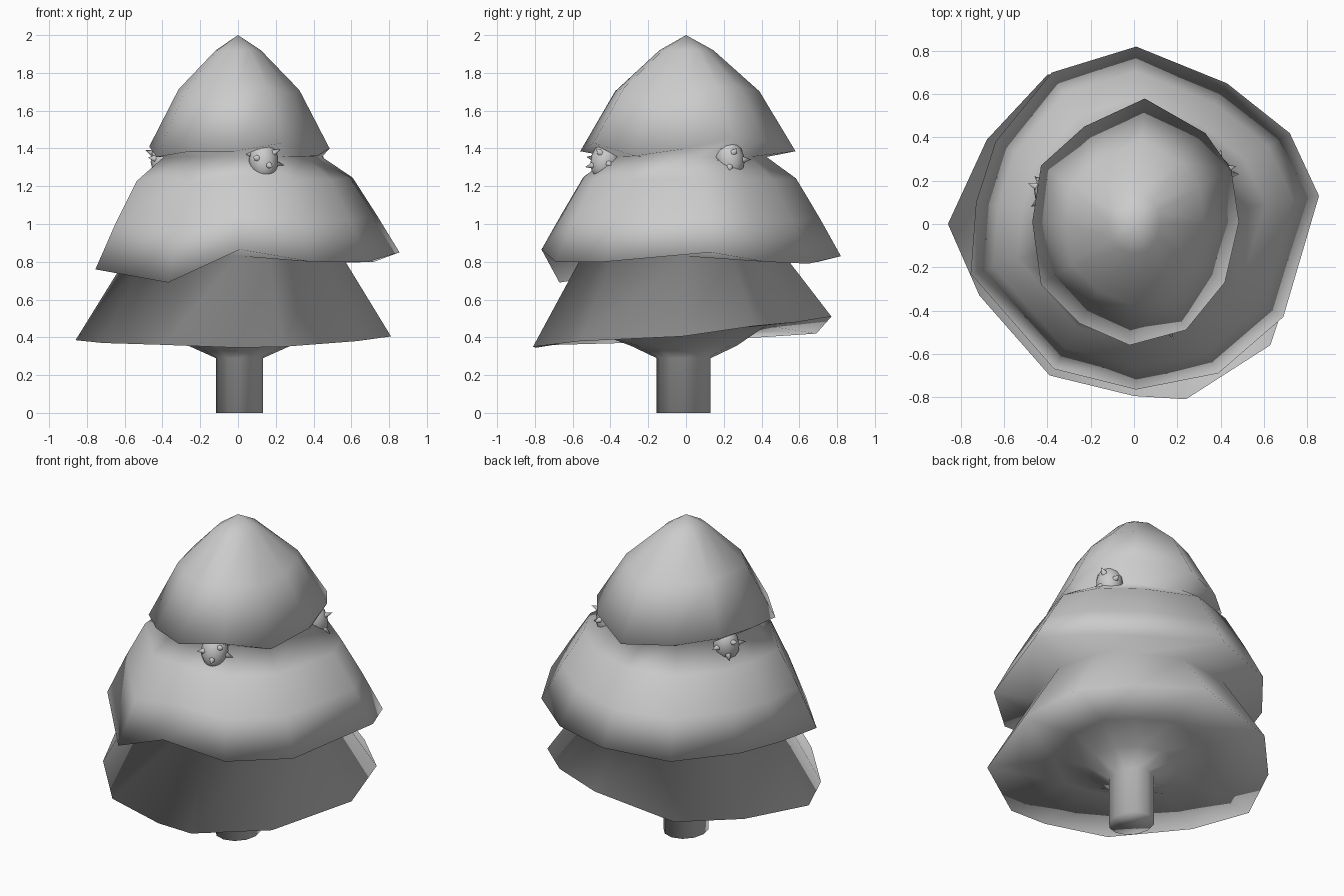
import bpy, bmesh, math
from mathutils import Vector, Matrix

if "Cube" in bpy.data.objects:
    bpy.data.objects.remove(bpy.data.objects["Cube"])

# Hand-shaped skirt rims, counter-clockwise from +x
LOW = [(.81, -.02, .405), (.72, .36, .46), (.48, .58, .48), (.1, .77, .51),
       (-.4, .69, .42), (-.68, .39, .40), (-.86, 0, .385), (-.715, -.33, .37),
       (-.39, -.70, .36), (0, -.795, .345), (.24, -.81, .35), (.63, -.56, .38)]
MID = [(.855, .13, .85), (.72, .42, .80), (.43, .65, .79), (.01, .82, .83),
       (-.38, .70, .80), (-.64, .38, .80), (-.73, .1, .79), (-.755, -.23, .76),
       (-.37, -.67, .69), (.01, -.765, .865), (.39, -.69, .80), (.69, -.43, .80)]
TOP = [(.485, .01, 1.40), (.45, .25, 1.46), (.33, .42, 1.44), (.05, .58, 1.385),
       (-.23, .45, 1.40), (-.43, .27, 1.43), (-.47, .01, 1.41), (-.43, -.28, 1.355),
       (-.25, -.46, 1.385), (-.02, -.56, 1.385), (.24, -.49, 1.43), (.42, -.27, 1.36)]


def inset(rim, f, z, wobble=0.0):
    """Scaled copy of a rim at height z, keeping part of its waviness."""
    mean = sum(p[2] for p in rim) / len(rim)
    return [(x * f, y * f, z + (h - mean) * wobble) for x, y, h in rim]


def oval(rx, ry, z, n=12):
    return [(.008 + rx * math.cos(math.tau * i / n),
             -.012 + ry * math.sin(math.tau * i / n), z) for i in range(n)]


def finish(name, bm):
    """Turn a bmesh into a fully smooth-shaded object."""
    bmesh.ops.recalc_face_normals(bm, faces=bm.faces)
    for f in bm.faces:
        f.smooth = True
    mesh = bpy.data.meshes.new(name)
    bm.to_mesh(mesh)
    bm.free()
    ob = bpy.data.objects.new(name, mesh)
    bpy.context.collection.objects.link(ob)
    return ob


def loft(name, rings, tip):
    bm = bmesh.new()
    loops = [[bm.verts.new(p) for p in ring] for ring in rings]
    n = len(loops[0])
    for a, b in zip(loops, loops[1:]):
        for i in range(n):
            j = (i + 1) % n
            bm.faces.new((a[i], a[j], b[j], b[i]))
    bm.faces.new(loops[0][::-1])
    t = bm.verts.new(tip)
    for i in range(n):
        bm.faces.new((loops[-1][i], loops[-1][(i + 1) % n], t))
    return finish(name, bm)


# Trunk flaring into three overlapping skirts, one continuous soft surface
loft("tree", [
    oval(.125, .143, 0), oval(.125, .143, .29), oval(.27, .28, .355),
    inset(LOW, .55, .43, .3), LOW, inset(LOW, .68, .83),
    MID, inset(MID, .86, 1.02, .5), inset(MID, .71, 1.235, .2),
    inset(MID, .52, 1.355),
    TOP, inset(TOP, .67, 1.71, .4), inset(TOP, .25, 1.92)], tip=(0, 0, 2))


# Spiky seed pods tucked under the top skirt
def pod(name, loc, tilt):
    bm = bmesh.new()
    size = Vector((.078, .078, .108))
    bmesh.ops.create_uvsphere(bm, u_segments=12, v_segments=8, radius=1,
                              matrix=Matrix.Diagonal((*size, 1)))
    count = 14
    for i in range(count):
        z = 1 - 2 * (i + .5) / count
        r, a = math.sqrt(1 - z * z), i * 2.39996
        d = Vector((r * math.cos(a), r * math.sin(a), z))
        turn = d.to_track_quat('Z', 'Y').to_matrix().to_4x4()
        bmesh.ops.create_cone(bm, segments=6, radius1=.02, radius2=0, depth=.05,
                              matrix=Matrix.Translation(d * size + d * .014) @ turn)
    ob = finish(name, bm)
    ob.location = loc
    ob.rotation_euler = tilt


pod("seed_pod_front", (.135, -.425, 1.34), (-.3, -.1, 0))
pod("seed_pod_right", (.375, .23, 1.345), (0, -.25, 1))
pod("seed_pod_left", (-.385, .15, 1.335), (0, .25, 2))
